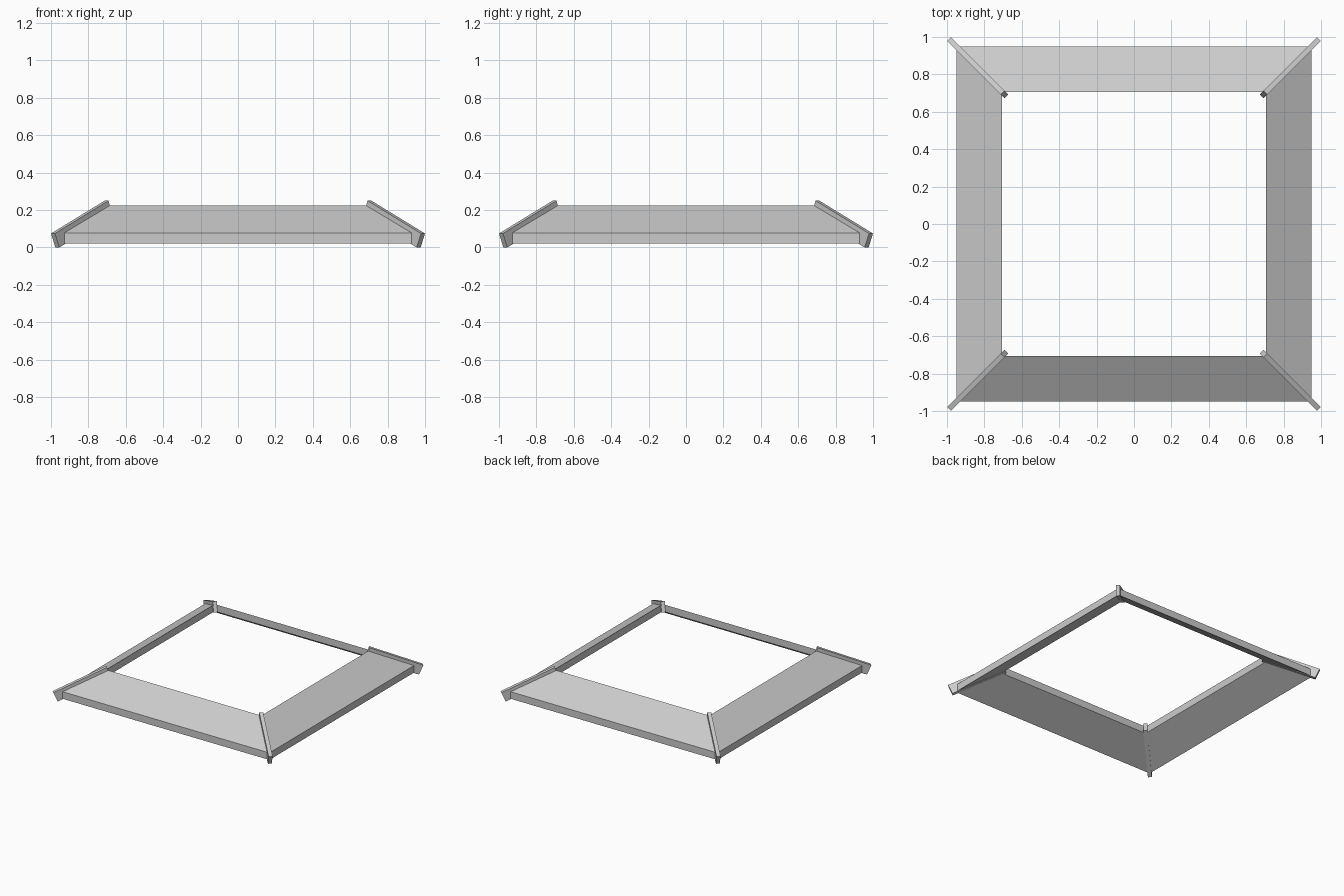
import bpy
import bmesh
import math
from mathutils import Matrix, Vector

cube = bpy.data.objects.get("Cube")
if cube:
    bpy.data.objects.remove(cube, do_unlink=True)

grey = bpy.data.materials.new("light_grey")
grey.use_nodes = True
colour = (0.6, 0.6, 0.6, 1)
grey.diffuse_color = colour
grey.node_tree.nodes["Principled BSDF"].inputs["Base Color"].default_value = colour


def prism(name, side_a, side_b, angle):
    """Solid joining two matching outlines, turned about the z axis."""
    bm = bmesh.new()
    a = [bm.verts.new(p) for p in side_a]
    b = [bm.verts.new(p) for p in side_b]
    bm.faces.new(a)
    bm.faces.new(b[::-1])
    for i in range(len(a)):
        j = (i + 1) % len(a)
        bm.faces.new((a[j], a[i], b[i], b[j]))
    bmesh.ops.recalc_face_normals(bm, faces=bm.faces)
    bm.transform(Matrix.Rotation(angle, 4, "Z"))
    mesh = bpy.data.meshes.new(name)
    bm.to_mesh(mesh)
    bm.free()
    mesh.materials.append(grey)
    bpy.context.collection.objects.link(bpy.data.objects.new(name, mesh))


# Sections as (distance from centre, height)
slope = [(0.95, 0.02), (0.95, 0.078), (0.705, 0.225), (0.705, 0.167)]
ridge = [(0.966, 0), (0.989, 0.075), (0.703, 0.25), (0.682, 0.173)]
half_width = Vector((0.0106, 0.0106, 0))

panels = ["front", "left", "back", "right"]
corners = ["front_left", "back_left", "back_right", "front_right"]
for k in range(4):
    turn = k * math.pi / 2
    # Sloping roof panel with mitred ends
    prism(panels[k] + "_roof_panel",
          [(-r, -r, z) for r, z in slope],
          [(r, -r, z) for r, z in slope], turn)
    # Ridge bar along the mitre
    centre = [Vector((r, -r, z)) for r, z in ridge]
    prism(corners[k] + "_ridge_bar",
          [p - half_width for p in centre],
          [p + half_width for p in centre], turn)
